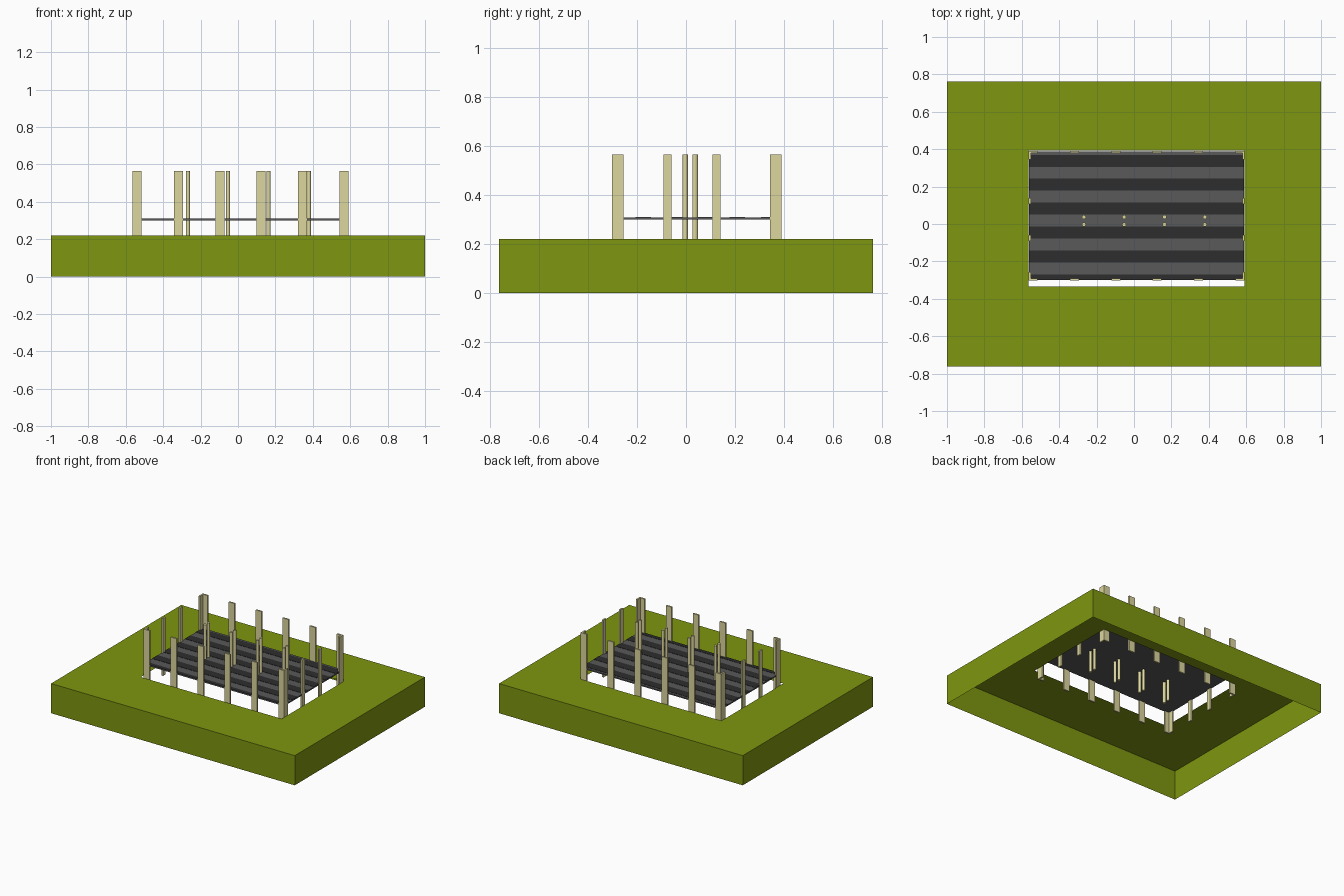
import bpy, bmesh
from mathutils import Matrix, Vector

if "Cube" in bpy.data.objects:
    bpy.data.objects.remove(bpy.data.objects["Cube"])


def material(name, color):
    m = bpy.data.materials.new(name)
    m.diffuse_color = (*color, 1)
    m.use_nodes = True
    m.node_tree.nodes["Principled BSDF"].inputs["Base Color"].default_value = m.diffuse_color
    return m


GREEN = material("grass_green", (0.21, 0.305, 0.005))
CREAM = material("pale_cream", (0.72, 0.68, 0.34))
GREY = material("roof_grey", (0.1, 0.1, 0.1))
DARK = material("stripe_dark", (0.027, 0.027, 0.027))


def finish(name, bm, mat):
    mesh = bpy.data.meshes.new(name)
    bm.to_mesh(mesh)
    bm.free()
    mesh.materials.append(mat)
    ob = bpy.data.objects.new(name, mesh)
    bpy.context.collection.objects.link(ob)


def box(bm, x0, x1, y0, y1, z0, z1):
    size = Matrix.Diagonal((x1 - x0, y1 - y0, z1 - z0, 1))
    mid = Matrix.Translation(((x0 + x1) / 2, (y0 + y1) / 2, (z0 + z1) / 2))
    bmesh.ops.create_cube(bm, size=1, matrix=mid @ size)


# Ground shell: thin outer walls and a top with a rectangular opening, open below
def ring(bm, x0, x1, y0, y1, z):
    return [bm.verts.new(p) for p in ((x0, y0, z), (x1, y0, z), (x1, y1, z), (x0, y1, z))]


bm = bmesh.new()
rings = [ring(bm, -1, 1, -0.763, 0.763, 0),
         ring(bm, -1, 1, -0.763, 0.763, 0.22),
         ring(bm, -0.565, 0.592, -0.333, 0.392, 0.22)]
for a, b in zip(rings, rings[1:]):
    for i in range(4):
        j = (i + 1) % 4
        bm.faces.new((a[i], a[j], b[j], b[i]))
finish("ground_shell", bm, GREEN)

# Deck slab with dark stripes on top
X0, X1, Y0, Y1 = -0.563, 0.591, -0.303, 0.391
bm = bmesh.new()
box(bm, X0 + 0.002, X1 - 0.002, Y0 + 0.003, Y1 - 0.003, 0.30, 0.309)
finish("deck", bm, GREY)

bm = bmesh.new()
for i in range(6):
    top = 0.37 - 0.128 * i
    box(bm, X0 + 0.002, X1 - 0.002, max(top - 0.064, Y0 + 0.003), top, 0.309, 0.311)
finish("deck_stripes", bm, DARK)

# Perimeter posts: flat posts along each side and L-shaped corners
ZB, ZT, T = 0.14, 0.565, 0.012
bm = bmesh.new()
for y in (Y0, Y1 - T):
    for i in range(4):
        x = -0.342 + 0.221 * i
        box(bm, x, x + 0.048, y, y + T, ZB, ZT)
for x in (X0, X1 - T):
    for y in (-0.092, 0.108):
        box(bm, x, x + T, y, y + 0.032, ZB, ZT)
finish("wall_posts", bm, CREAM)

bm = bmesh.new()
L = 0.047
for px in (0, 1):
    for py in (0, 1):
        ya = Y1 - T if py else Y0
        xa = X1 - L if px else X0
        box(bm, xa, xa + L, ya, ya + T, ZB, ZT)
        xb = X1 - T if px else X0
        yb = Y1 - L if py else Y0 + T
        box(bm, xb, xb + T, yb, yb + L - T, ZB, ZT)
finish("corner_posts", bm, CREAM)

# Paired round columns along the centre line
bm = bmesh.new()
for i in range(4):
    for y in (-0.003, 0.037):
        bmesh.ops.create_cone(
            bm, cap_ends=True, segments=12, radius1=0.011, radius2=0.011, depth=ZT - ZB,
            matrix=Matrix.Translation(Vector((-0.268 + 0.2155 * i, y, (ZB + ZT) / 2))))
finish("inner_columns", bm, CREAM)
